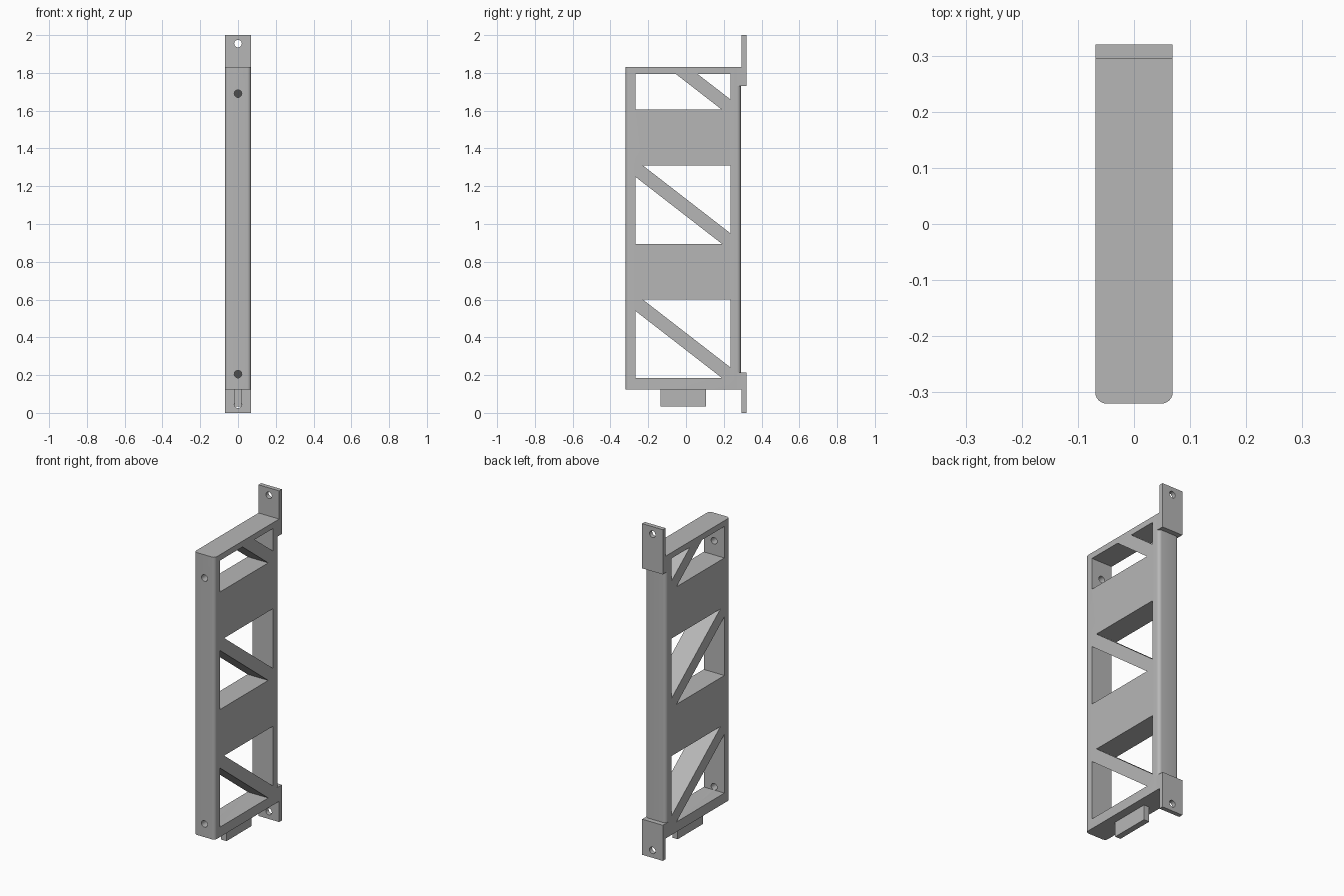
import bpy, bmesh
from math import radians, pi, cos, sin
from mathutils import Matrix, Vector

old = bpy.data.objects.get("Cube")
if old:
    bpy.data.objects.remove(old, do_unlink=True)

HALF = 0.069                 # half width of the bracket
FRONT, BACK = -0.32, 0.29    # depth of the frame
BOTTOM, TOP = 0.125, 1.83    # height of the frame

grey = bpy.data.materials.new("plain grey")
grey.use_nodes = True
grey.diffuse_color = (0.47, 0.47, 0.47, 1)
grey.node_tree.nodes["Principled BSDF"].inputs["Base Color"].default_value = grey.diffuse_color


def make_object(name, bm):
    bmesh.ops.recalc_face_normals(bm, faces=bm.faces)
    mesh = bpy.data.meshes.new(name)
    bm.to_mesh(mesh)
    bm.free()
    mesh.materials.append(grey)
    obj = bpy.data.objects.new(name, mesh)
    bpy.context.collection.objects.link(obj)
    return obj


def add_prism(bm, points, direction):
    """Extrude a closed outline of 3D points along a direction."""
    face = bm.faces.new([bm.verts.new(p) for p in points])
    new = bmesh.ops.extrude_face_region(bm, geom=[face])["geom"]
    bmesh.ops.translate(bm, vec=direction, verts=[v for v in new if isinstance(v, bmesh.types.BMVert)])


def side_prism(bm, outline, half):
    add_prism(bm, [(-half, y, z) for y, z in outline], Vector((2 * half, 0, 0)))


def cut(obj, fill):
    """Subtract the shapes that fill() adds to a mesh."""
    bm = bmesh.new()
    fill(bm)
    cutter = make_object("cutter", bm)
    cutter.hide_render = True
    mod = obj.modifiers.new("cut", 'BOOLEAN')
    mod.operation, mod.solver, mod.object = 'DIFFERENCE', 'EXACT', cutter
    bpy.context.view_layer.objects.active = obj
    bpy.ops.object.modifier_apply(modifier=mod.name)
    bpy.data.objects.remove(cutter, do_unlink=True)


def drill(obj, y, heights):
    def fill(bm):
        for z in heights:
            place = Matrix.Translation((0, y, z)) @ Matrix.Rotation(pi / 2, 4, 'X')
            bmesh.ops.create_cone(bm, cap_ends=True, segments=24, radius1=0.02,
                                  radius2=0.02, depth=0.16, matrix=place)
    cut(obj, fill)


# Frame: rounded column with truss openings through its sides
def rounded_outline(radius, steps=6):
    corners = [(1, BACK, 0), (-1, BACK, 90), (-1, FRONT, 180), (1, FRONT, 270)]
    points = []
    for side, y, start in corners:
        cx = side * (HALF - radius)
        cy = y - radius if y == BACK else y + radius
        for i in range(steps + 1):
            a = radians(start + 90 * i / steps)
            points.append((cx + radius * cos(a), cy + radius * sin(a), BOTTOM))
    return points


bm = bmesh.new()
add_prism(bm, rounded_outline(0.02), Vector((0, 0, TOP - BOTTOM)))
frame = make_object("truss_frame", bm)


def openings(bm):
    for z in (0.185, 0.895):     # two full bays, each split by a diagonal brace
        side_prism(bm, [(-0.268, z), (0.19, z), (-0.268, z + 0.355)], 0.2)
        side_prism(bm, [(-0.23, z + 0.416), (0.235, z + 0.416), (0.235, z + 0.056)], 0.2)
    # Short top bay
    side_prism(bm, [(-0.268, 1.605), (0.19, 1.605), (-0.055, 1.795), (-0.268, 1.795)], 0.2)
    side_prism(bm, [(0.06, 1.795), (0.235, 1.795), (0.235, 1.66)], 0.2)


cut(frame, openings)
drill(frame, -0.33, (0.205, 1.69))

# Mounting tabs: plates behind the frame, with a foot let into it
for name, end, edge, inner, hole in (("upper_mounting_tab", 2.0, TOP, 1.73, 1.955),
                                     ("lower_mounting_tab", 0.0, BOTTOM, 0.215, 0.045)):
    bm = bmesh.new()
    side_prism(bm, [(0.32, end), (0.294, end), (0.294, edge), (0.27, edge),
                    (0.27, inner), (0.32, inner)], HALF)
    drill(make_object(name, bm), 0.305, (hole,))

# Locating lug under the frame
bm = bmesh.new()
side_prism(bm, [(-0.135, 0.035), (0.105, 0.035), (0.105, 0.13), (-0.135, 0.13)], 0.018)
make_object("bottom_lug", bm)

# Smooth the rounded edges and holes, keep the flat edges sharp
for obj in bpy.context.scene.objects:
    obj.select_set(obj.type == 'MESH' and obj.data.materials[:] == [grey])
bpy.context.view_layer.objects.active = frame
bpy.ops.object.shade_smooth_by_angle(angle=radians(30))
